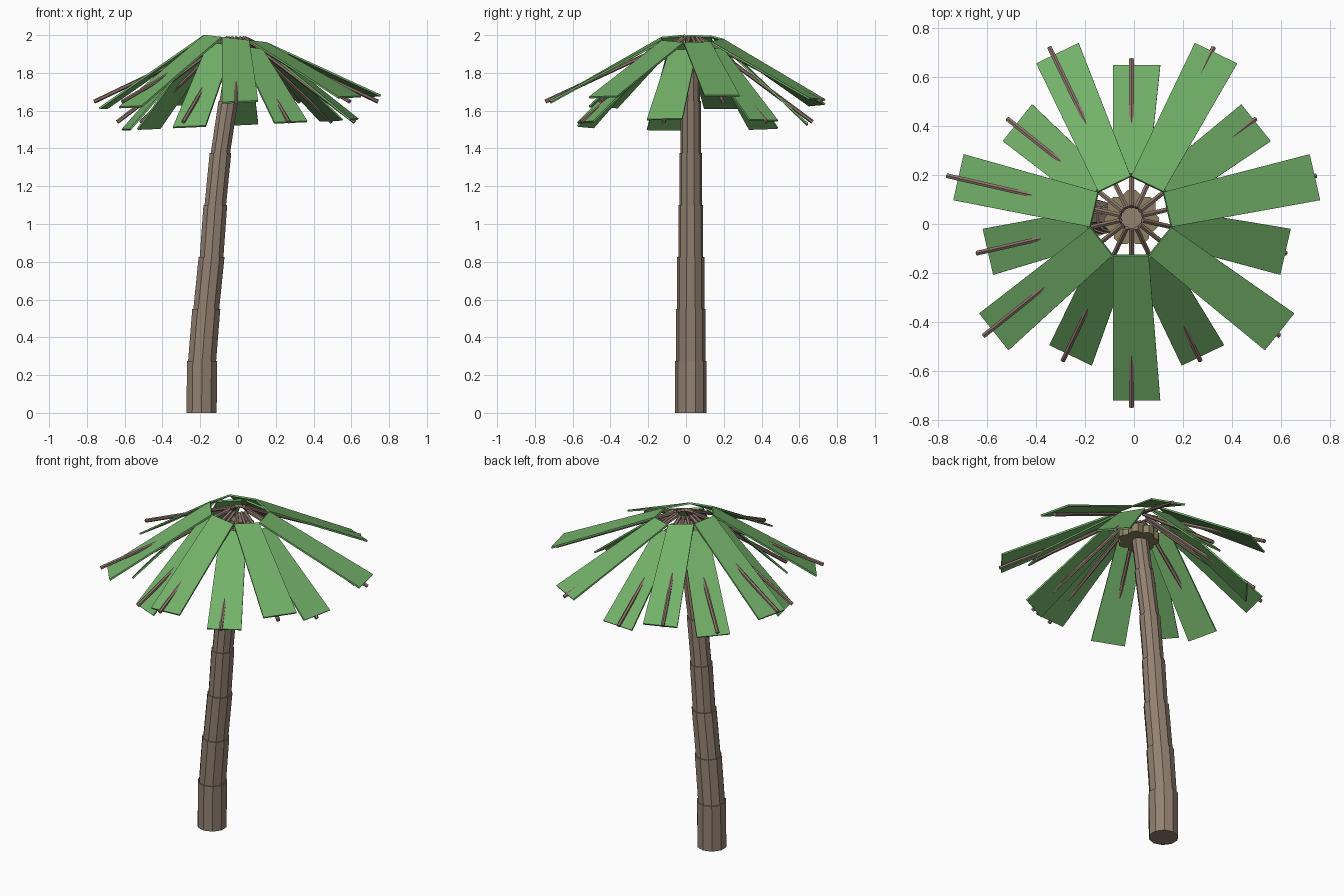
import bpy, bmesh, math
from mathutils import Vector

cube = bpy.data.objects.get("Cube")
if cube:
    bpy.data.objects.remove(cube, do_unlink=True)


def material(name, rgb):
    m = bpy.data.materials.new(name)
    m.use_nodes = True
    m.diffuse_color = (*rgb, 1)
    m.node_tree.nodes["Principled BSDF"].inputs["Base Color"].default_value = (*rgb, 1)
    return m


leaf_green = material("leaf green", (0.17, 0.44, 0.14))
bark_brown = material("bark brown", (0.29, 0.22, 0.165))
stem_brown = material("stem brown", (0.27, 0.18, 0.15))
nut_olive = material("nut olive", (0.27, 0.22, 0.12))

Y = 0.025            # tree centre in y
CROWN_X = -0.01      # crown centre in x
COUNT = 7            # fronds in each layer


def loft(name, lower, upper, mat):
    """Closed solid between two matching loops of points."""
    bm = bmesh.new()
    a = [bm.verts.new(p) for p in lower]
    b = [bm.verts.new(p) for p in upper]
    n = len(a)
    bm.faces.new(a[::-1])
    bm.faces.new(b)
    for i in range(n):
        j = (i + 1) % n
        bm.faces.new((a[i], a[j], b[j], b[i]))
    bmesh.ops.recalc_face_normals(bm, faces=bm.faces)
    mesh = bpy.data.meshes.new(name)
    bm.to_mesh(mesh)
    bm.free()
    mesh.materials.append(mat)
    ob = bpy.data.objects.new(name, mesh)
    bpy.context.collection.objects.link(ob)
    return ob


def ring(center, radius, sides, u=Vector((1, 0, 0)), v=Vector((0, 1, 0))):
    c = Vector(center)
    step = math.tau / sides
    return [c + radius * (u * math.cos((i + 0.5) * step) + v * math.sin((i + 0.5) * step))
            for i in range(sides)]


# Trunk: stacked, leaning ten-sided segments, each thinner than the last
axis_x = [-0.193, -0.19, -0.168, -0.14, -0.12, -0.093, -0.052, -0.01]
SEG = 0.275
for i in range(7):
    r = 0.084 - 0.006 * i
    loft("trunk_segment_%d" % (i + 1),
         ring((axis_x[i], Y, i * SEG), r, 10),
         ring((axis_x[i + 1], Y, (i + 1) * SEG), r, 10), bark_brown)

# Nuts: ring of short cylinders under the crown
for i in range(COUNT):
    a = math.radians(90) + i * math.tau / COUNT
    x, y = CROWN_X + 0.075 * math.cos(a), Y + 0.075 * math.sin(a)
    loft("nut_%d" % (i + 1), ring((x, y, 1.83), 0.042, 8),
         ring((x, y, 1.88), 0.042, 8), nut_olive)


def stem(name, a, reach, tip_z):
    """Straight thin rod from the crown centre to beyond the frond tip."""
    d = Vector((math.cos(a), math.sin(a), 0))
    c = Vector((CROWN_X, Y, 0))
    start = c + d * 0.045 + Vector((0, 0, 1.985))
    end = c + d * reach + Vector((0, 0, tip_z))
    u = Vector((-d.y, d.x, 0))
    v = (end - start).normalized().cross(u)
    loft(name, ring(start, 0.011, 6, u, v), ring(end, 0.011, 6, u, v), stem_brown)


def frond(name, a, inner, outer):
    """Thin tapered blade; the crown is slightly twisted towards +x."""
    d = Vector((math.cos(a), math.sin(a), 0))
    side = Vector((-d.y, d.x, 0))
    top = []
    for (r, z), cx, half, tilt, order in ((inner, -0.013, 0.073, -0.12, (-1, 1)),
                                          (outer, 0.011, 0.096, 0.045, (1, -1))):
        for s in order:
            p = Vector((cx, Y, z)) + d * r + side * (s * half)
            p.z += tilt * (p.x - cx)
            top.append(p)
    slope = Vector((d.x * (outer[0] - inner[0]), d.y * (outer[0] - inner[0]),
                    outer[1] - inner[1])).normalized()
    drop = slope.cross(side).normalized() * 0.01
    if drop.z > 0:
        drop = -drop
    loft(name, [p + drop for p in top], top, leaf_green)


# Two layers of fronds with their stems: long upper, short drooping lower
layers = (("long", -90, (0.155, 1.982), (0.745, 1.65), 0.77, 1.648),
          ("short", 90, (0.18, 1.945), (0.622, 1.53), 0.645, 1.54))
for label, start, inner, outer, reach, tip_z in layers:
    for i in range(COUNT):
        a = math.radians(start) + i * math.tau / COUNT
        frond("%s_frond_%d" % (label, i + 1), a, inner, outer)
        stem("%s_stem_%d" % (label, i + 1), a, reach, tip_z)
